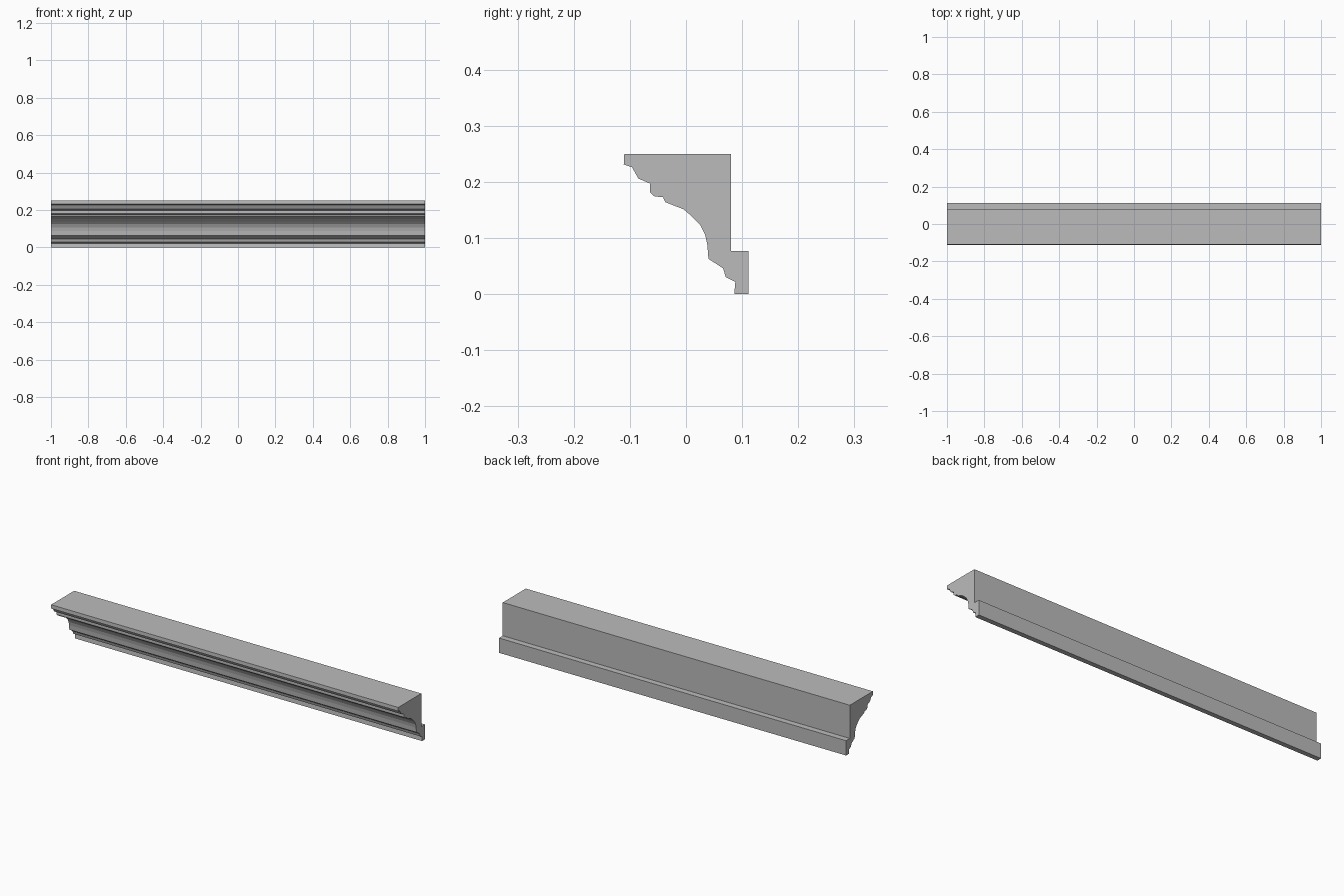
import bpy
import bmesh

if "Cube" in bpy.data.objects:
    bpy.data.objects.remove(bpy.data.objects["Cube"])

# Cross-section of the moulding as (y, z), from the top front edge down and round
PROFILE = [
    # top fillet and upper cove
    (-0.11, 0.25), (-0.111, 0.231), (-0.096, 0.226), (-0.085, 0.206),
    # bead and step
    (-0.064, 0.197), (-0.064, 0.181), (-0.056, 0.174), (-0.041, 0.173),
    (-0.037, 0.164),
    # main curve
    (-0.004, 0.151), (0.011, 0.138), (0.025, 0.124), (0.034, 0.106),
    (0.038, 0.088), (0.040, 0.063),
    # lower steps and foot
    (0.066, 0.046), (0.071, 0.030), (0.088, 0.022), (0.086, 0.0),
    # back face with rebate
    (0.111, 0.0), (0.111, 0.077), (0.08, 0.077), (0.08, 0.25),
]

grey = bpy.data.materials.new("plain grey")
grey.diffuse_color = (0.5, 0.5, 0.5, 1.0)
grey.use_nodes = True
grey.node_tree.nodes["Principled BSDF"].inputs["Base Color"].default_value = grey.diffuse_color

# Sweep the cross-section along x
bm = bmesh.new()
end = bm.faces.new([bm.verts.new((-1.0, y, z)) for y, z in PROFILE])
swept = bmesh.ops.extrude_face_region(bm, geom=[end], use_keep_orig=True)
moved = [v for v in swept["geom"] if isinstance(v, bmesh.types.BMVert)]
bmesh.ops.translate(bm, verts=moved, vec=(2.0, 0.0, 0.0))
bmesh.ops.recalc_face_normals(bm, faces=bm.faces[:])

mesh = bpy.data.meshes.new("cornice_moulding")
bm.to_mesh(mesh)
bm.free()
mesh.materials.append(grey)
moulding = bpy.data.objects.new("cornice_moulding", mesh)
bpy.context.collection.objects.link(moulding)
